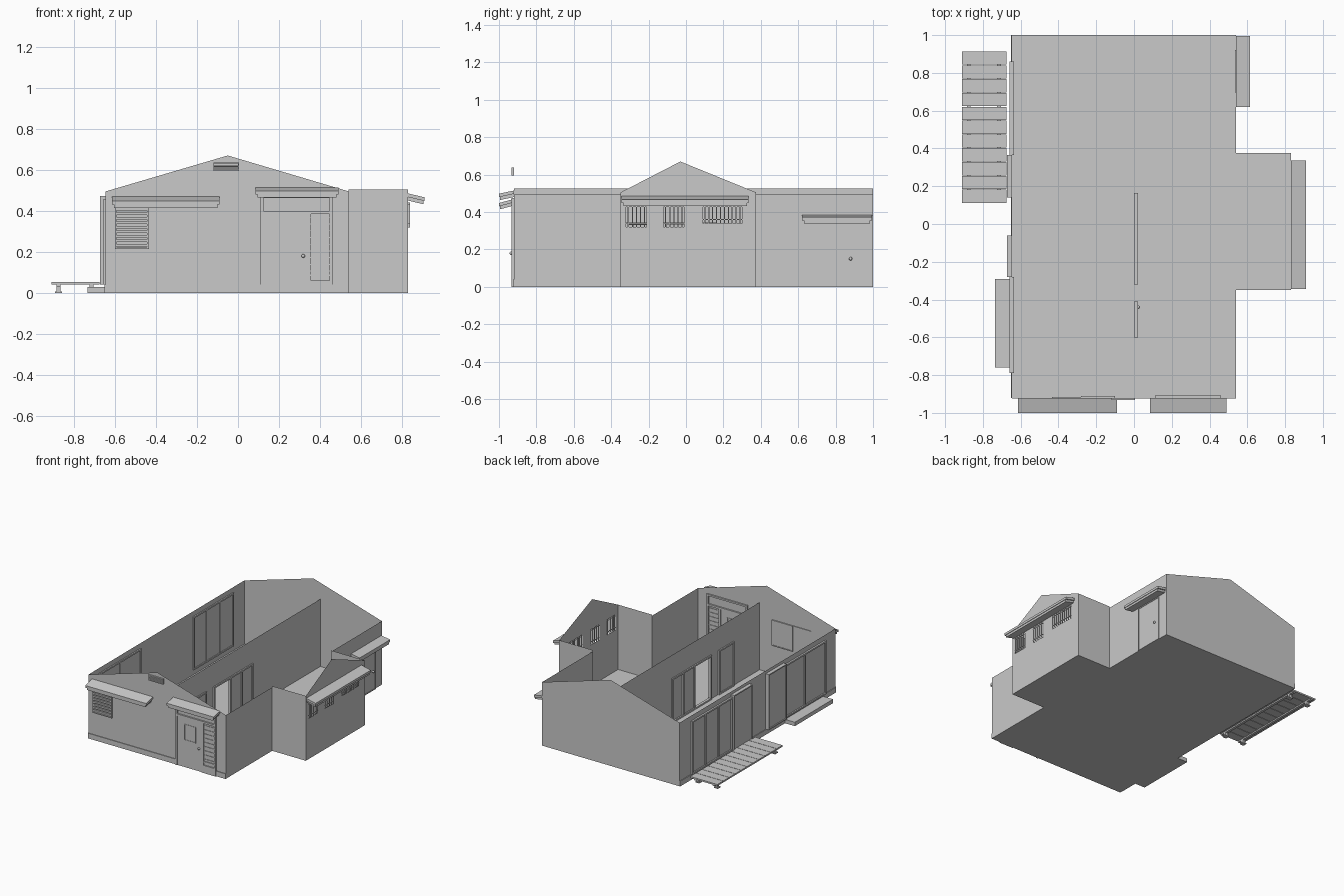
import bpy
import bmesh

if "Cube" in bpy.data.objects:
    bpy.data.objects.remove(bpy.data.objects["Cube"])

GREY = (0.588, 0.588, 0.588, 1.0)
mat = bpy.data.materials.new("plain grey")
mat.use_nodes = True
mat.diffuse_color = GREY
mat.node_tree.nodes["Principled BSDF"].inputs["Base Color"].default_value = GREY

# Main outline of the house
LEFT, RIGHT, FRONT, BACK = 0.54, -0.645, -0.92, 1.0
WING, WING_F, WING_B = 0.83, -0.35, 0.375
EAVE, RIDGE = 0.495, 0.67
DIVIDER = 0.01


def finish(name, bm):
    mesh = bpy.data.meshes.new(name)
    bm.to_mesh(mesh)
    bm.free()
    mesh.materials.append(mat)
    obj = bpy.data.objects.new(name, mesh)
    bpy.context.collection.objects.link(obj)
    return obj


def point(axis, u, d, z):
    """u runs along the wall, d across it."""
    return (u, d, z) if axis == "x" else (d, u, z)


def wall(name, axis, d, u0, u1, top, holes=(), peak=None):
    """Thin sheet with rectangular openings and an optional gable."""
    bm = bmesh.new()
    us = sorted({u0, u1, *[h[0] for h in holes], *[h[1] for h in holes]})
    zs = sorted({0, top, *[h[2] for h in holes], *[h[3] for h in holes]})
    for a, b in zip(us, us[1:]):
        for c, e in zip(zs, zs[1:]):
            mu, mz = (a + b) / 2, (c + e) / 2
            if any(h[0] < mu < h[1] and h[2] < mz < h[3] for h in holes):
                continue
            bm.faces.new([bm.verts.new(point(axis, u, d, z))
                          for u, z in ((a, c), (b, c), (b, e), (a, e))])
    if peak:
        edge = [(u, top) for u in us] + [peak]
        bm.faces.new([bm.verts.new(point(axis, u, d, z)) for u, z in edge])
    bmesh.ops.remove_doubles(bm, verts=bm.verts, dist=0.0001)
    return finish(name, bm)


def boxes(name, axis, items):
    """Blocks given as (u0, u1, d0, d1, z0, z1)."""
    bm = bmesh.new()
    for u0, u1, d0, d1, z0, z1 in items:
        new = bmesh.ops.create_cube(bm, size=1)["verts"]
        for v in new:
            v.co = point(axis, u1 if v.co.x > 0 else u0,
                         d1 if v.co.y > 0 else d0, z1 if v.co.z > 0 else z0)
    bmesh.ops.recalc_face_normals(bm, faces=bm.faces)
    return finish(name, bm)


def frame(u0, u1, z0, z1, d0, d1, w=0.012):
    return [(u0, u0 + w, d0, d1, z0, z1), (u1 - w, u1, d0, d1, z0, z1),
            (u0 + w, u1 - w, d0, d1, z1 - w, z1), (u0 + w, u1 - w, d0, d1, z0, z0 + w)]


def spread(a, b, n):
    return [a + (b - a) * (i + 0.5) / n for i in range(n)]


def awning(name, axis, u0, u1, d, out, top, drop):
    """Sloping canopy: wide slab above a slightly narrower board."""
    low = top - drop
    obj = boxes(name, axis, [(u0, u1, d, out, low, low + 0.018),
                             (u0 + 0.01, u1 - 0.01, d, d + (out - d) * 0.93,
                              low - 0.017, low)])
    k = 1 if axis == "x" else 0
    for v in obj.data.vertices:
        t = (v.co[k] - d) / (out - d)
        v.co.z += (drop - 0.018) * (1 - t)
    return obj


def knob(name, place):
    bm = bmesh.new()
    bmesh.ops.create_uvsphere(bm, u_segments=12, v_segments=8, radius=0.009)
    obj = finish(name, bm)
    obj.location = place
    for p in obj.data.polygons:
        p.use_smooth = True


# Floor following the main body and the wing
bm = bmesh.new()
outline = [(RIGHT, FRONT), (LEFT, FRONT), (LEFT, WING_F), (WING, WING_F),
           (WING, WING_B), (LEFT, WING_B), (LEFT, BACK), (RIGHT, BACK)]
bm.faces.new([bm.verts.new((x, y, 0)) for x, y in outline])
finish("floor", bm)

# Outer walls
ridge = (-0.05, RIDGE)
wall("front_wall", "x", FRONT, RIGHT, LEFT, EAVE, peak=ridge)
wall("back_wall", "x", BACK, RIGHT, LEFT, EAVE, peak=ridge)
wall("right_wall", "y", RIGHT, FRONT, BACK, EAVE)
wall("left_wall_front", "y", LEFT, FRONT, WING_F, EAVE)
wall("left_wall_back", "y", LEFT, WING_B, BACK, EAVE)
wall("wing_front_wall", "x", WING_F, LEFT, WING, 0.505)
wall("wing_back_wall", "x", WING_B, LEFT, WING, 0.505)

# Wing gable with three barred openings
wing_holes = [(-0.32, -0.21, 0.32, 0.44), (-0.12, -0.01, 0.32, 0.44),
              (0.09, 0.30, 0.34, 0.44)]
wall("wing_gable", "y", WING, WING_F, WING_B, 0.505, wing_holes, (-0.03, RIDGE))
bars = []
for a, b, c, e in wing_holes:
    bars += [(u - 0.003, u + 0.003, WING, WING + 0.008, c, e)
             for u in spread(a, b, round((b - a) / 0.022))]
    bars += [(a, b, WING, WING + 0.006, z - 0.002, z + 0.002) for z in (c + 0.02, e - 0.01)]
boxes("wing_window_bars", "y", bars)

# Dividing wall with an open sliding doorway and a closed door
wall("dividing_wall", "y", DIVIDER, FRONT, BACK, 0.525, [(-0.31, -0.12, 0, 0.33)])
d0, d1 = DIVIDER - 0.01, DIVIDER + 0.01
boxes("sliding_door_frame", "y", frame(-0.32, 0.165, 0, 0.345, d0, d1)
      + [(-0.12, -0.105, d0, d1, 0, 0.34), (0.02, 0.032, d0, d1, 0, 0.34)])
boxes("inner_door", "y", frame(-0.60, -0.41, 0, 0.345, d0, d1)
      + [(-0.59, -0.42, DIVIDER - 0.004, DIVIDER + 0.004, 0, 0.335)])
knob("inner_door_knob", (DIVIDER + 0.012, -0.44, 0.18))

# Plinth bands at the foot of the front and right walls
boxes("front_plinth", "x", [(RIGHT, 0.11, FRONT - 0.005, FRONT, 0, 0.04),
                            (0.46, LEFT, FRONT - 0.005, FRONT, 0, 0.04)])
boxes("right_plinth", "y", [(FRONT, BACK, RIGHT - 0.005, RIGHT, 0, 0.04)])

# Front window: louvred shutter beside a flush pane
shutter = frame(-0.60, -0.435, 0.215, 0.425, FRONT - 0.014, FRONT, 0.008)
shutter += [(-0.592, -0.443, FRONT - 0.011, FRONT, z - 0.006, z + 0.006)
            for z in spread(0.222, 0.418, 9)]
boxes("front_shutter", "x", shutter)
boxes("front_window_pane", "x", [(-0.435, -0.10, FRONT - 0.003, FRONT + 0.005, 0.22, 0.42)])
boxes("front_window_frame", "x", frame(-0.28, -0.10, 0.22, 0.42, FRONT, FRONT + 0.009, 0.006))

# Gable vent
boxes("gable_vent", "x", frame(-0.12, 0.005, 0.595, 0.637, FRONT - 0.012, FRONT, 0.004)
      + [(-0.116, 0.001, FRONT - 0.010, FRONT, z - 0.002, z + 0.002)
         for z in spread(0.599, 0.633, 5)])

# Entrance: frame, transom, door and slatted side light
f0, f1 = FRONT - 0.012, FRONT + 0.012
boxes("entrance_frame", "x", [(0.11, 0.125, f0, f1, 0, 0.475), (0.445, 0.46, f0, f1, 0, 0.475),
                              (0.34, 0.355, f0, f1, 0, 0.40), (0.125, 0.445, f0, f1, 0.385, 0.40),
                              (0.125, 0.445, f0, f1, 0.462, 0.475),
                              (0.355, 0.445, f0, f1, 0, 0.06)])
boxes("entrance_door", "x", [(0.125, 0.34, FRONT - 0.006, FRONT + 0.006, 0, 0.385)]
      + frame(0.185, 0.285, 0.21, 0.335, FRONT - 0.009, FRONT + 0.009, 0.005))
boxes("side_light", "x", [(0.355, 0.445, FRONT - 0.003, FRONT + 0.003, 0.06, 0.385),
                          (0.355, 0.445, f0 + 0.003, f1 - 0.003, 0.082, 0.09)]
      + [(0.355, 0.445, FRONT - 0.007, FRONT + 0.007, z - 0.002, z + 0.002)
         for z in spread(0.09, 0.385, 9)])
knob("entrance_knob", (0.318, FRONT - 0.015, 0.18))

# Side door behind the wing
boxes("side_door", "y", [(0.70, 0.915, LEFT - 0.003, LEFT + 0.003, 0, 0.34)]
      + frame(0.695, 0.92, 0, 0.345, LEFT - 0.006, LEFT + 0.006, 0.007))
knob("side_door_knob", (LEFT + 0.01, 0.88, 0.15))

# Canopies
awning("front_window_awning", "x", -0.615, -0.09, FRONT, -1.0, 0.47, 0.04)
awning("entrance_awning", "x", 0.085, 0.49, FRONT, -1.0, 0.515, 0.035)
awning("wing_awning", "y", -0.345, 0.335, WING, 0.91, 0.485, 0.037)
awning("side_door_awning", "y", 0.62, 0.995, LEFT, 0.615, 0.385, 0.03)

# Glazed sliding windows and shutter cases along the right wall
for label, lo, hi, count, case in (("back", 0.365, 0.86, 3, (0.14, 0.365)),
                                   ("front", -0.79, -0.28, 2, (-0.28, -0.06))):
    g0, g1 = RIGHT - 0.014, RIGHT + 0.01
    rails = frame(lo, hi, 0.04, 0.455, g0, g1)
    step = (hi - lo) / count
    rails += [(lo + i * step - 0.007, lo + i * step + 0.007, g0 + 0.002, g1 - 0.002, 0.05, 0.445)
              for i in range(1, count)]
    boxes(label + "_sliding_window", "y", rails
          + [(lo, hi, RIGHT - 0.004, RIGHT + 0.004, 0.05, 0.45)])
    a, b = case
    boxes(label + "_shutter_case", "y", [(a, b, RIGHT - 0.022, RIGHT, 0.05, 0.46)]
          + frame(a, b, 0.04, 0.472, RIGHT - 0.028, RIGHT, 0.009))

# Slatted deck on short posts with pads
deck = [(y - 0.035, y + 0.035, -0.91, -0.675, 0.04, 0.052) for y in spread(0.11, 0.915, 11)]
deck += [(0.115, 0.91, x - 0.01, x + 0.01, 0.03, 0.04) for x in (-0.875, -0.715)]
for y in (0.16, 0.865):
    for x in (-0.875, -0.715):
        deck += [(y - 0.01, y + 0.01, x - 0.01, x + 0.01, 0.008, 0.03),
                 (y - 0.017, y + 0.017, x - 0.017, x + 0.017, 0, 0.008)]
boxes("deck", "y", deck)

# Low step below the front sliding window
boxes("garden_step", "y", [(-0.76, -0.29, -0.735, RIGHT, 0, 0.03)])
